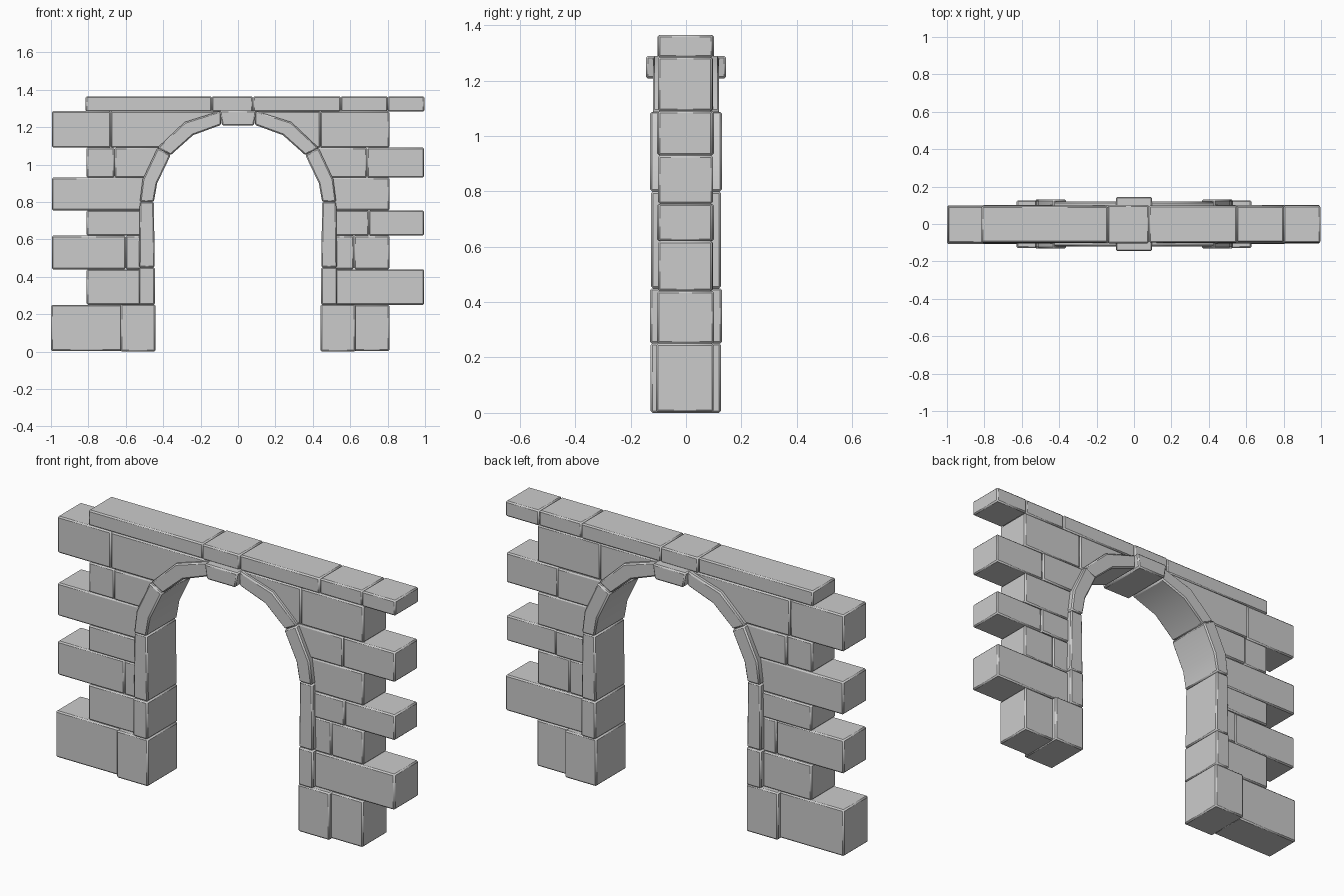
import bpy, bmesh

if "Cube" in bpy.data.objects:
    bpy.data.objects.remove(bpy.data.objects["Cube"])

def stone(name, pts, front, back, bevel=0.007):
    """Extrude an x/z outline from y=front to y=back, with worn edges."""
    bm = bmesh.new()
    face = bm.faces.new([bm.verts.new((x, front, z)) for x, z in pts])
    ext = bmesh.ops.extrude_face_region(bm, geom=[face])
    for v in ext["geom"]:
        if isinstance(v, bmesh.types.BMVert):
            v.co.y = back
    bmesh.ops.recalc_face_normals(bm, faces=bm.faces)
    me = bpy.data.meshes.new(name)
    bm.to_mesh(me)
    bm.free()
    ob = bpy.data.objects.new(name, me)
    bpy.context.collection.objects.link(ob)
    mod = ob.modifiers.new("worn_edges", "BEVEL")
    mod.width = bevel
    mod.segments = 1
    mod.limit_method = "ANGLE"
    mod.angle_limit = 0.9
    bpy.ops.object.select_all(action="DESELECT")
    ob.select_set(True)
    bpy.context.view_layer.objects.active = ob
    bpy.ops.object.shade_smooth_by_angle(angle=0.9)
    return ob

def box(name, x0, x1, z0, z1, front, back):
    return stone(name, [(x0, z0), (x1, z0), (x1, z1), (x0, z1)], front, back)

# Arch ring curves (right half): inner edge, outer edge, and hidden wall joint between
inner = [(.445, .25), (.445, .45), (.45, .80), (.432, .90), (.36, 1.05), (.24, 1.157), (.09, 1.212)]
outer = [(.53, .25), (.53, .45), (.525, .80), (.51, .92), (.43, 1.09), (.285, 1.227), (.09, 1.288)]
joint = [((a + c) / 2, (b + d) / 2) for (a, b), (c, d) in zip(inner, outer)] + [(0, 1.26)]

def joint_x(z):
    for (xa, za), (xb, zb) in zip(joint, joint[1:]):
        if za <= z <= zb:
            return xa + (xb - xa) * (z - za) / (zb - za)
    return 0

def curve_end(z0, z1):
    """Points of the wall joint between two heights."""
    return ([(joint_x(z0), z0)] + [p for p in joint if z0 + .004 < p[1] < z1 - .004]
            + [(joint_x(z1), z1)])

# Wall courses on both sides, with alternating long ends
levels = [.25, .44, .62, .755, .93, 1.09, 1.285]
splits = {-1: [None, .60, None, None, .66, .68], 1: [None, .62, .70, None, .69, .44]}
for s in (-1, 1):
    side = "left" if s < 0 else "right"
    for i, (z0, z1) in enumerate(zip(levels, levels[1:])):
        long_end = (i % 2 == 0) == (s > 0)
        end = .995 if long_end else .81
        cut = splits[s][i]
        edge = cut or end
        d = .098 if i % 2 else .101
        pts = [(edge, z0), *curve_end(z0, z1), (edge, z1)]
        stone(f"{side}_course_{i + 1}", [(s * x, z) for x, z in pts], -d - .003, d)
        if cut:
            box(f"{side}_end_block_{i + 1}", s * cut, s * end, z0, z1, -.101, .095)

    # Foot of the wall and the wide jamb base
    box(f"{side}_foot_block", s * .62, -1 if s < 0 else .81, .003, .25, -.108, .1)
    box(f"{side}_jamb_base", s * .442, s * .628, 0, .252, -.128, .126)

    # Arch ring stones
    for n, (a, b, d) in enumerate([(0, 1, .13), (1, 2, .126), (2, 4, .13), (4, 6, .12)]):
        pts = inner[a:b + 1] + outer[a:b + 1][::-1]
        stone(f"{side}_arch_stone_{n + 1}", [(s * x, z) for x, z in pts], -d, d)

# Keystone
stone("keystone", [(-.085, 1.208), (.085, 1.208), (.098, 1.288), (-.098, 1.288)], -.145, .145)

# Top course
tops = [-.815, -.14, .08, .55, .80, .997]
for n, (a, b) in enumerate(zip(tops, tops[1:])):
    d = (.098, .103, .1, .097, .1)[n]
    box(f"coping_{n + 1}", a, b, 1.283, 1.365, -d, d - .002)
